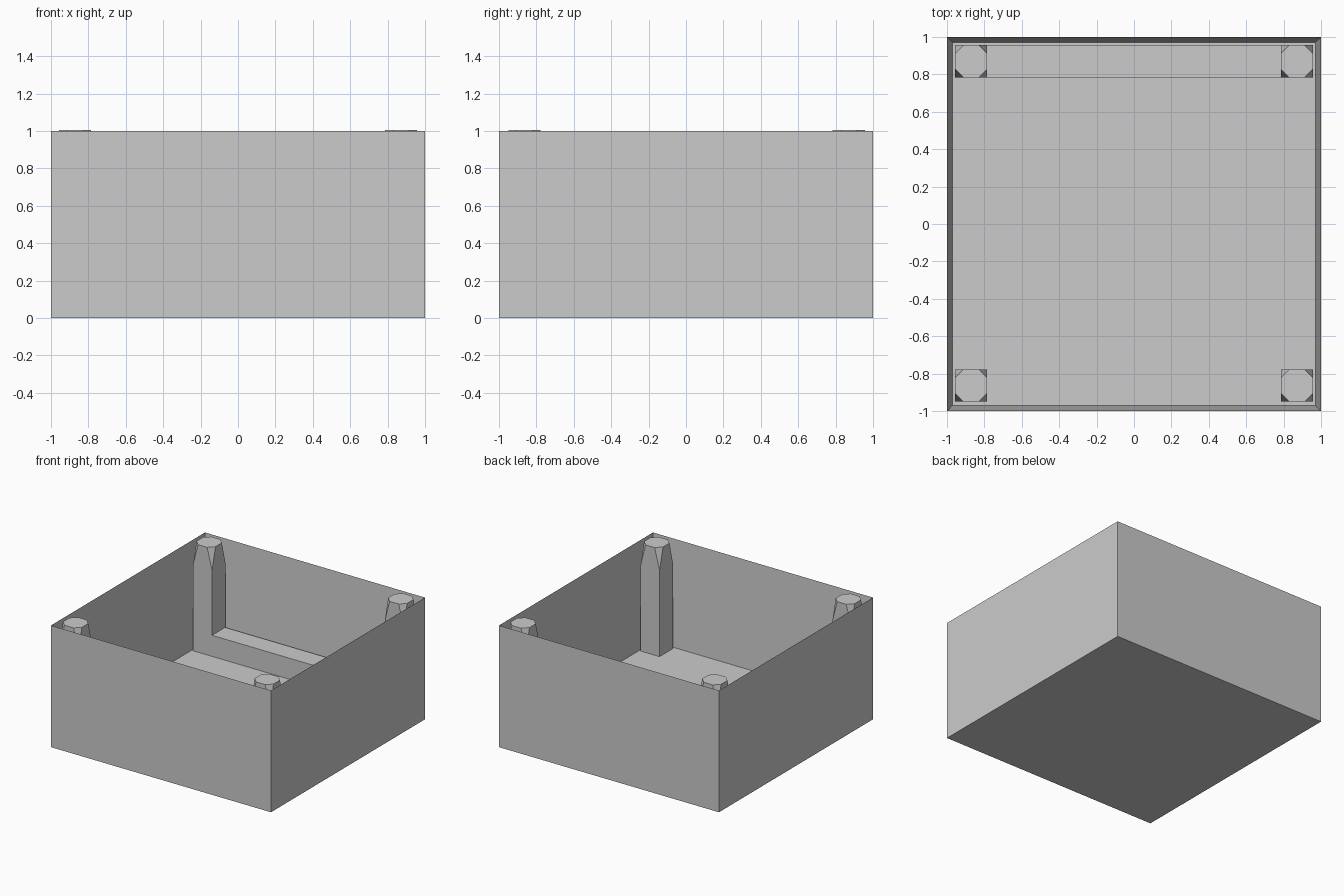
import bpy, bmesh

if "Cube" in bpy.data.objects:
    bpy.data.objects.remove(bpy.data.objects["Cube"])


def finish(bm, name):
    bmesh.ops.recalc_face_normals(bm, faces=bm.faces)
    mesh = bpy.data.meshes.new(name)
    bm.to_mesh(mesh)
    bm.free()
    obj = bpy.data.objects.new(name, mesh)
    bpy.context.collection.objects.link(obj)
    return obj


def block(x0, x1, y0, y1, z0, z1):
    bm = bmesh.new()
    bmesh.ops.create_cube(bm, size=1)
    for v in bm.verts:
        v.co.x = x0 + (v.co.x + 0.5) * (x1 - x0)
        v.co.y = y0 + (v.co.y + 0.5) * (y1 - y0)
        v.co.z = z0 + (v.co.z + 0.5) * (z1 - z0)
    return bm


FLOOR, WALL, POST_TOP = 0.122, 0.041, 1.006

# Open box: inset the top face to make the rim, then push it down to the floor
bm = block(-1, 1, -1, 1, 0, 1)
top = max(bm.faces, key=lambda f: f.calc_center_median().z)
bmesh.ops.inset_region(bm, faces=[top], thickness=WALL)
for v in top.verts:
    v.co.z = FLOOR
finish(bm, "open_box")


# Corner post: square shaft whose corners taper into an octagonal top
def post(name, cx, cy, half=0.086, cut=0.045, shoulder=0.83):
    bm = bmesh.new()
    corners = [(-1, -1), (1, -1), (1, 1), (-1, 1)]
    base = [bm.verts.new((cx + x * half, cy + y * half, FLOOR)) for x, y in corners]
    mid = [bm.verts.new((cx + x * half, cy + y * half, shoulder)) for x, y in corners]
    cap = []
    for x, y in corners:
        along_y = (x * half, y * (half - cut))
        along_x = (x * (half - cut), y * half)
        for px, py in ((along_y, along_x) if x * y > 0 else (along_x, along_y)):
            cap.append(bm.verts.new((cx + px, cy + py, POST_TOP)))
    # Reorder so each corner owns an (incoming, outgoing) pair going round
    cap = [cap[i] for i in range(8)]
    bm.faces.new(base)
    bm.faces.new(cap)
    for i in range(4):
        j = (i + 1) % 4
        bm.faces.new((base[i], base[j], mid[j], mid[i]))
        bm.faces.new((mid[i], cap[2 * i + 1], cap[2 * i]))
        bm.faces.new((mid[i], mid[j], cap[2 * j], cap[2 * i + 1]))
    finish(bm, name)


for side, cx in (("left", -0.871), ("right", 0.871)):
    post(f"front_{side}_post", cx, -0.864)
    post(f"back_{side}_post", cx, 0.870)

# Low ledge between the back posts
finish(block(-0.785, 0.785, 0.784, 0.954, FLOOR, 0.295), "back_ledge")
